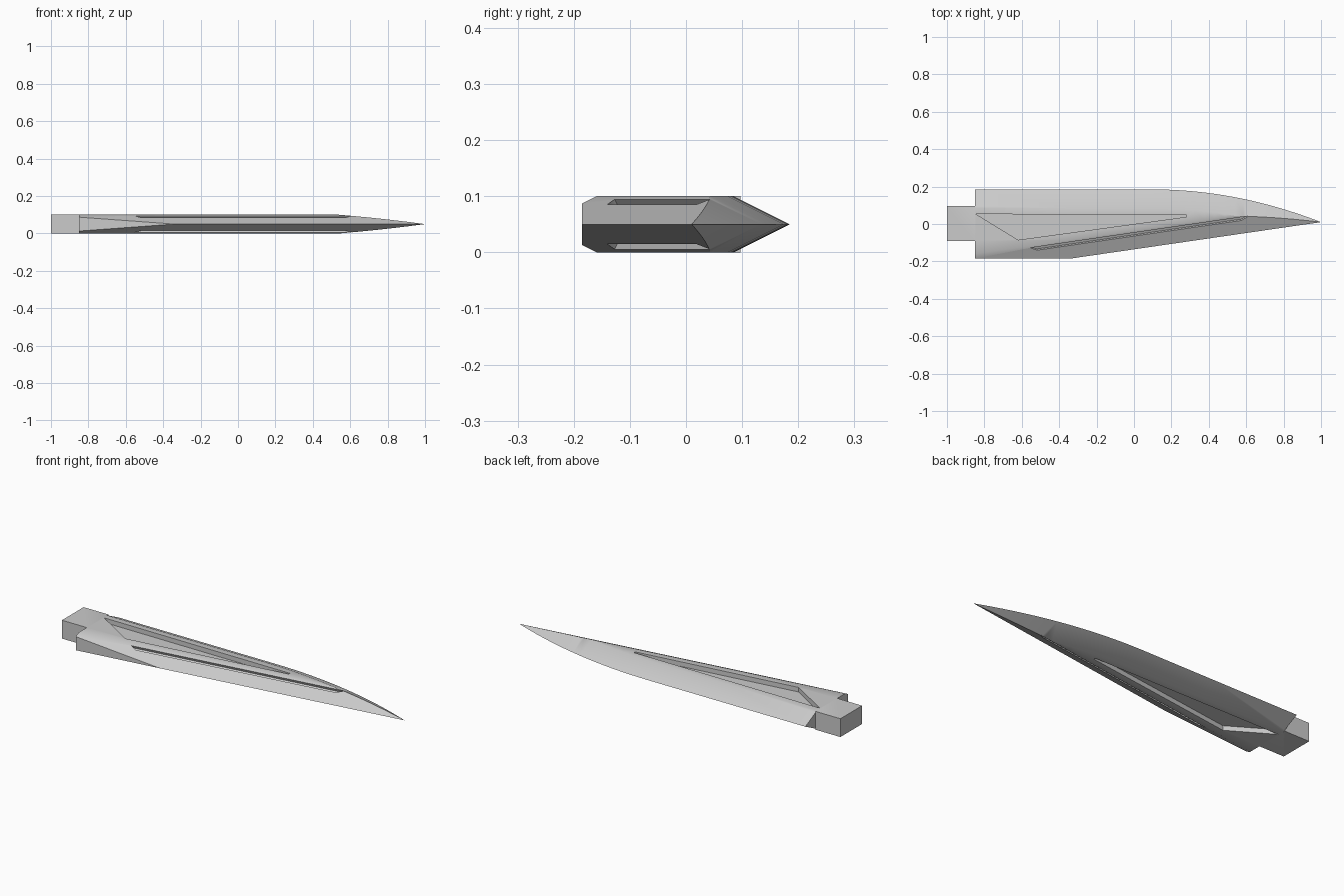
import bpy, bmesh, math
from mathutils import Vector, Matrix

cube = bpy.data.objects.get("Cube")
if cube:
    bpy.data.objects.remove(cube, do_unlink=True)

steel = bpy.data.materials.new("grey_steel")
steel.use_nodes = True
steel.diffuse_color = (0.6, 0.6, 0.6, 1)
steel.node_tree.nodes["Principled BSDF"].inputs["Base Color"].default_value = (0.6, 0.6, 0.6, 1)

BACK, SPINE, MID, BEVEL = -0.85, -0.185, 0.05, 0.1
SLOPE = 0.195 / 1.34


def finish(name, bm):
    bmesh.ops.remove_doubles(bm, verts=bm.verts, dist=1e-5)
    bmesh.ops.recalc_face_normals(bm, faces=bm.faces)
    mesh = bpy.data.meshes.new(name)
    bm.to_mesh(mesh)
    bm.free()
    mesh.materials.append(steel)
    ob = bpy.data.objects.new(name, mesh)
    bpy.context.collection.objects.link(ob)
    return ob


def prism(name, points, z0, z1, matrix=Matrix()):
    """Closed prism from a flat outline."""
    bm = bmesh.new()
    face = bm.faces.new([bm.verts.new((x, y, z0)) for x, y in points])
    ext = bmesh.ops.extrude_face_region(bm, geom=[face])["geom"]
    top = [v for v in ext if isinstance(v, bmesh.types.BMVert)]
    bmesh.ops.translate(bm, verts=top, vec=(0, 0, z1 - z0))
    bm.transform(matrix)
    return finish(name, bm)


def low_edge(x):
    return SPINE + (x + 0.34) * SLOPE


def high_edge(x):
    return 0.185 - 0.175 * (max(0, x - 0.1) / 0.9) ** 2


def section(x):
    """Bevelled hexagonal cross-section, clipped at the spine."""
    lo, hi = low_edge(x), high_edge(x)
    d = min(BEVEL, (hi - lo) / 2)
    h, y0 = d / 2, max(lo, SPINE)
    s = (y0 - lo) / 2
    return [(y0, -s), (lo + d, -h), (hi - d, -h), (hi, 0),
            (hi - d, h), (lo + d, h), (y0, s)]


# Blade: loft of cross-sections, converging at the point
bm = bmesh.new()
stations = [BACK, -0.34, 0.1] + [0.1 + 0.44 * i / 8 for i in range(1, 9)]
stations += [0.54 + 0.46 * i / 10 for i in range(1, 11)]
rings = [[bm.verts.new((x, y, MID + z)) for y, z in section(x)] for x in stations]
for a, b in zip(rings, rings[1:]):
    for i in range(len(a)):
        j = (i + 1) % len(a)
        bm.faces.new((a[i], a[j], b[j], b[i]))
bm.faces.new(rings[0])
bmesh.ops.dissolve_degenerate(bm, dist=1e-5, edges=bm.edges)
blade = finish("blade", bm)

# Tang: rectangular block behind the blade
tang = prism("tang", [(-1, -0.09), (BACK, -0.09), (BACK, 0.097), (-1, 0.097)], 0, 0.1)

# Cutters: wide pocket in the flat, narrow groove square to the long bevel
cutters = []
pocket = [(-0.845, 0.053), (-0.62, -0.085), (0.28, 0.038), (0.28, 0.048)]
groove = [(-0.56, 0.01), (-0.525, -0.01), (0.58, -0.01), (0.62, 0.01)]
along = Vector((1, SLOPE, 0)).normalized()
across = Vector((-along.y, along.x, 0.5)).normalized()
normal = along.cross(across)
frame = Matrix((along, across, normal)).transposed().to_4x4()
frame.translation = (0, low_edge(0) + 0.08, MID + 0.04)
flip = Matrix.Translation((0, 0, 2 * MID)) @ Matrix.Scale(-1, 4, (0, 0, 1))
for side, m in (("top", Matrix()), ("bottom", flip)):
    cutters.append(prism(side + "_pocket_cutter", pocket, 0.075, 0.13, m))
    cutters.append(prism(side + "_groove_cutter", groove, -0.015, 0.03, m @ frame))

for helper, operation in [(tang, 'UNION')] + [(c, 'DIFFERENCE') for c in cutters]:
    mod = blade.modifiers.new(helper.name, 'BOOLEAN')
    mod.object, mod.operation, mod.solver = helper, operation, 'EXACT'
    helper.hide_render = True

# Bake the cuts, remove helpers, shade
bpy.context.view_layer.objects.active = blade
blade.select_set(True)
for mod in list(blade.modifiers):
    bpy.ops.object.modifier_apply(modifier=mod.name)
for helper in [tang] + cutters:
    bpy.data.objects.remove(helper, do_unlink=True)
bpy.ops.object.shade_smooth_by_angle(angle=math.radians(30))
